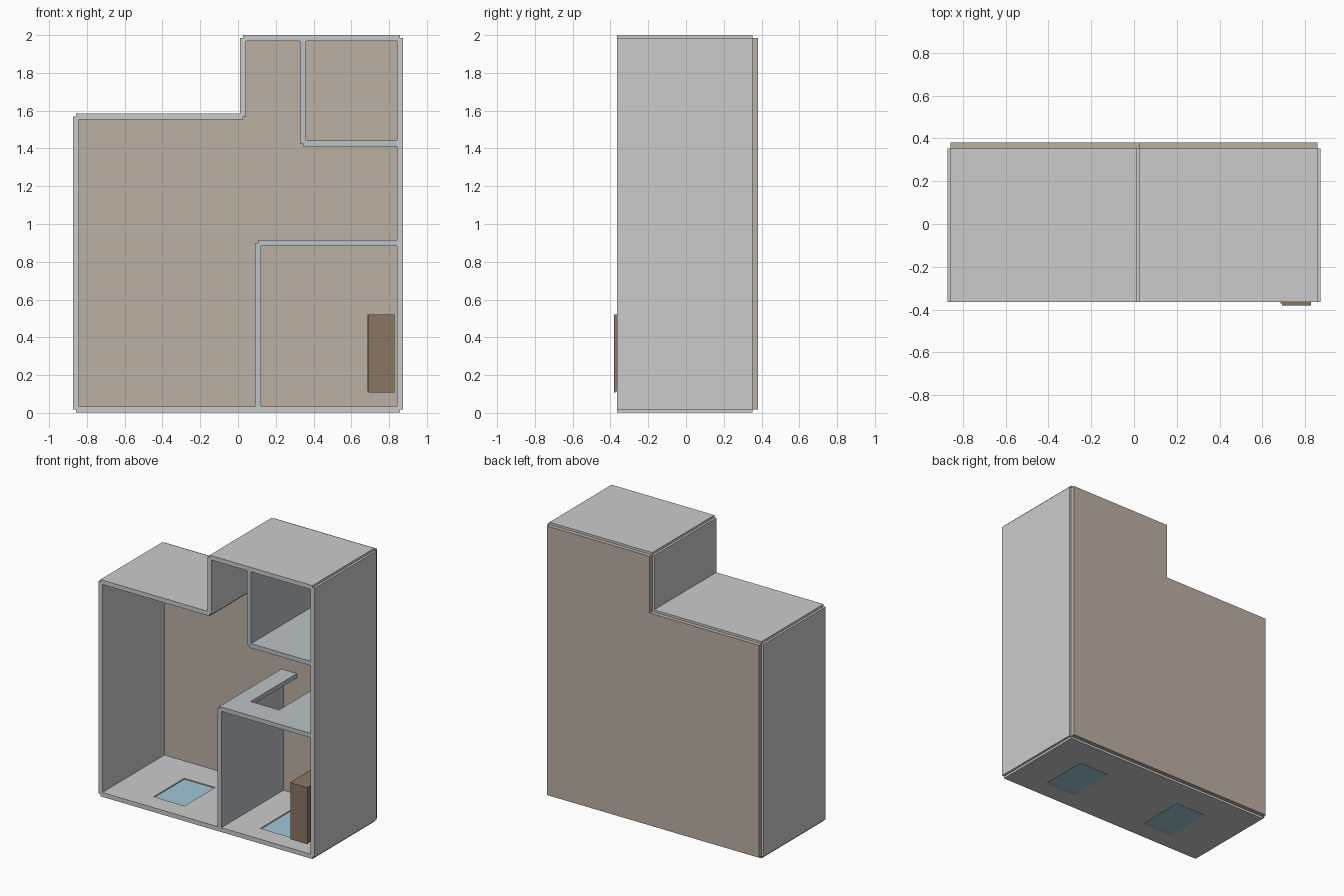
import bpy

if "Cube" in bpy.data.objects:
    bpy.data.objects.remove(bpy.data.objects["Cube"])

def material(name, rgb):
    m = bpy.data.materials.new(name)
    m.diffuse_color = (*rgb, 1)
    m.use_nodes = True
    m.node_tree.nodes["Principled BSDF"].inputs["Base Color"].default_value = m.diffuse_color
    return m

INNER = material("inner_wall_paint", (0.50, 0.54, 0.57))
FLOOR = material("floor_tan", (0.50, 0.44, 0.37))
GLASS = material("glass_blue", (0.35, 0.58, 0.68))
WOOD = material("wood_brown", (0.25, 0.18, 0.13))

def prism(name, outline, y0, y1, mat=None):
    """Extrude an (x, z) outline from y0 to y1."""
    n = len(outline)
    verts = [(x, y, z) for y in (y0, y1) for x, z in outline]
    faces = [list(range(n)), list(range(2 * n - 1, n - 1, -1))]
    faces += [[i, i + n, (i + 1) % n + n, (i + 1) % n] for i in range(n)]
    me = bpy.data.meshes.new(name)
    me.from_pydata(verts, [], faces)
    ob = bpy.data.objects.new(name, me)
    bpy.context.collection.objects.link(ob)
    if mat:
        me.materials.append(mat)
    return ob

def box(name, x0, x1, y0, y1, z0, z1, mat=None):
    return prism(name, [(x0, z0), (x1, z0), (x1, z1), (x0, z1)], y0, y1, mat)

Y0, Y1, T = -0.365, 0.352, 0.016   # wall top, wall foot, half thickness

def wall(name, a, b, mat=None):
    """Wall along the centre line a-b, with square ends on the line."""
    (x0, z0), (x1, z1) = a, b
    if x0 == x1:
        return box(name, x0 - T, x0 + T, Y0, Y1, min(z0, z1), max(z0, z1), mat)
    return box(name, min(x0, x1), max(x0, x1), Y0, Y1, z0 - T, z0 + T, mat)

def cut(ob, name, *dims):
    c = box(name, *dims)
    c.hide_render = True
    c.hide_viewport = True
    mod = ob.modifiers.new(name, 'BOOLEAN')
    mod.operation = 'DIFFERENCE'
    mod.solver = 'EXACT'
    mod.object = c

# Floor slab following the wall centre lines
plan = [(-0.857, 0.018), (0.857, 0.018), (0.857, 1.984),
        (0.026, 1.984), (0.026, 1.57), (-0.857, 1.57)]
prism("floor_slab", plan, Y1, 0.382, FLOOR)

# Outer walls
names = ["window_wall", "right_wall", "top_wall", "step_wall", "ledge_wall", "left_wall"]
outer = [wall(n, plan[i], plan[(i + 1) % 6]) for i, n in enumerate(names)]

# Windows: hole and thin pane in the bottom wall
for i, x in enumerate((-0.525, 0.338)):
    cut(outer[0], f"window_cutter_{i}", x, x + 0.25, -0.225, 0.13, -0.1, 0.1)
    box(f"window_pane_{i}", x, x + 0.25, -0.225, 0.13, 0.010, 0.026, GLASS)

# Partitions of the two small rooms
wall("upper_room_side", (0.345, 1.427), (0.345, 1.984), INNER)
wall("upper_room_base", (0.345, 1.427), (0.857, 1.427), INNER)
wall("lower_room_side", (0.105, 0.018), (0.105, 0.9), INNER)
door_wall = wall("lower_room_door_wall", (0.105, 0.9), (0.857, 0.9), INNER)
cut(door_wall, "doorway_cutter", 0.23, 0.46, -0.183, 0.5, 0.8, 1.0)

# Wardrobe with a front panel
box("wardrobe_body", 0.686, 0.828, -0.372, Y1, 0.113, 0.522, WOOD)
box("wardrobe_panel", 0.692, 0.828, -0.382, -0.372, 0.109, 0.522, WOOD)
